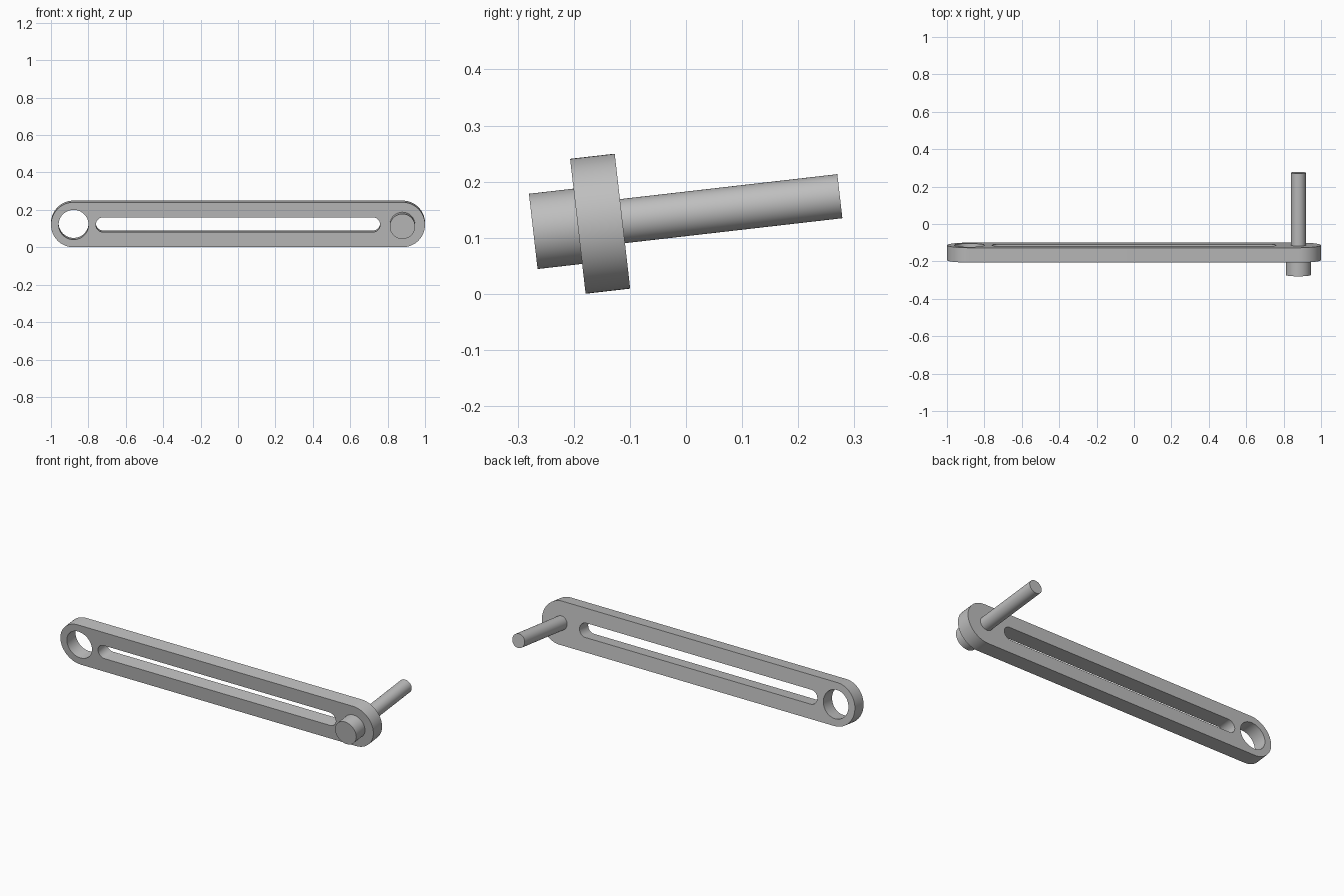
import bpy, bmesh, math
from mathutils import Matrix, Vector

cube = bpy.data.objects.get("Cube")
if cube:
    bpy.data.objects.remove(cube, do_unlink=True)

# Single grey metal
metal = bpy.data.materials.new("grey metal")
metal.use_nodes = True
grey = (0.52, 0.52, 0.52, 1)
metal.diffuse_color = grey
metal.node_tree.nodes["Principled BSDF"].inputs["Base Color"].default_value = grey

# Whole arm leans slightly about the x axis
PLACE = Matrix.Translation((0, -0.153, 0.125)) @ Matrix.Rotation(math.radians(6.55), 4, "X")
END = 0.879        # distance from middle to each end centre
HALF = 0.04        # half thickness of the bar


def stadium(x0, x1, radius, steps=32):
    """Rounded slot outline in the xz plane; a circle when x0 equals x1."""
    points = []
    for cx, start in ((x1, -math.pi / 2), (x0, math.pi / 2)):
        for i in range(steps + (x0 != x1)):
            a = start + math.pi * i / steps
            points.append((cx + radius * math.cos(a), radius * math.sin(a)))
    return points


def extrude_outlines(name, outlines, y0, y1):
    """Fill outlines (the first is outer, the rest are holes) and extrude along y."""
    bm = bmesh.new()
    for outline in outlines:
        verts = [bm.verts.new((x, y0, z)) for x, z in outline]
        for a, b in zip(verts, verts[1:] + verts[:1]):
            bm.edges.new((a, b))
    bmesh.ops.triangle_fill(bm, use_beauty=True, edges=bm.edges[:], normal=Vector((0, -1, 0)))
    result = bmesh.ops.extrude_face_region(bm, geom=bm.faces[:], use_keep_orig=True)
    moved = [g for g in result["geom"] if isinstance(g, bmesh.types.BMVert)]
    bmesh.ops.translate(bm, verts=moved, vec=(0, y1 - y0, 0))
    bmesh.ops.recalc_face_normals(bm, faces=bm.faces[:])
    bm.transform(PLACE)
    mesh = bpy.data.meshes.new(name)
    bm.to_mesh(mesh)
    bm.free()
    mesh.materials.append(metal)
    obj = bpy.data.objects.new(name, mesh)
    bpy.context.collection.objects.link(obj)
    bpy.ops.object.select_all(action="DESELECT")
    obj.select_set(True)
    bpy.context.view_layer.objects.active = obj
    bpy.ops.object.shade_smooth_by_angle(angle=math.radians(30))
    return obj


# Flat bar with a round eye at one end and a long slot
extrude_outlines("slotted_bar", [
    stadium(-END, END, 0.121),
    stadium(-END, -END, 0.08),
    stadium(-0.72, 0.72, 0.04),
], -HALF, HALF)

# Short boss on the front and long pin on the back
extrude_outlines("front_boss", [stadium(END, END, 0.0675)], -0.12, -HALF)
extrude_outlines("back_pin", [stadium(END, END, 0.0395)], HALF, 0.43)
